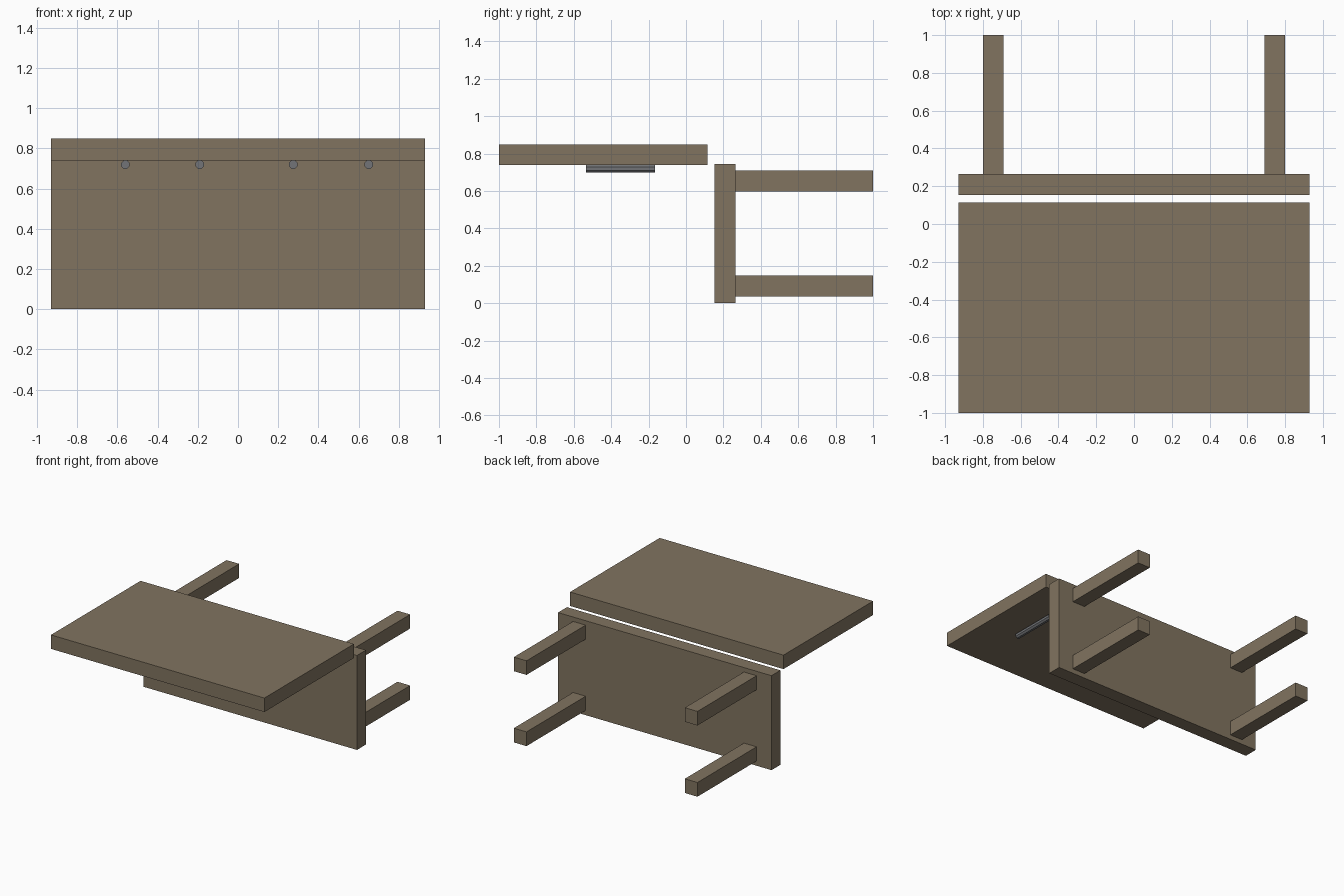
import bpy
import math

default = bpy.data.objects.get("Cube")
if default:
    bpy.data.objects.remove(default, do_unlink=True)


def material(name, rgb):
    mat = bpy.data.materials.new(name)
    mat.use_nodes = True
    mat.diffuse_color = (*rgb, 1)
    mat.node_tree.nodes["Principled BSDF"].inputs["Base Color"].default_value = (*rgb, 1)
    return mat


wood = material("brown wood", (0.22, 0.174, 0.117))
metal = material("grey metal", (0.17, 0.175, 0.185))


def box(name, x, y, z):
    """Box spanning the given (low, high) ranges."""
    spans = (x, y, z)
    bpy.ops.mesh.primitive_cube_add(size=1, location=[sum(s) / 2 for s in spans])
    obj = bpy.context.object
    obj.name = name
    obj.scale = [s[1] - s[0] for s in spans]
    bpy.ops.object.transform_apply(location=False, rotation=False, scale=True)
    obj.data.materials.append(wood)


def rod(name, x):
    """Eight-sided rod lying front to back, flat side up."""
    bpy.ops.mesh.primitive_cylinder_add(
        vertices=8, radius=0.0225, depth=0.37,
        location=(x, -0.35, 0.719), rotation=(math.pi / 2, 0, 0))
    obj = bpy.context.object
    obj.name = name
    for v in obj.data.vertices:
        a = math.atan2(v.co.y, v.co.x) + math.pi / 8
        v.co.x, v.co.y = 0.0225 * math.cos(a), 0.0225 * math.sin(a)
    obj.data.materials.append(metal)


# Two slabs: one flat, one upright behind it
box("flat_top", (-0.93, 0.93), (-1, 0.115), (0.739, 0.849))
box("upright_top", (-0.93, 0.93), (0.153, 0.264), (0, 0.744))

# Four legs reaching back from the upright slab
for side, x in (("left", (0.69, 0.8)), ("right", (-0.8, -0.69))):
    for level, z in (("upper", (0.598, 0.709)), ("lower", (0.037, 0.149))):
        box(f"{level}_{side}_leg", x, (0.264, 1), z)

# Metal rods under the flat slab
for i, x in enumerate((-0.56, -0.19, 0.275, 0.65)):
    rod(f"rod_{i + 1}", x)
